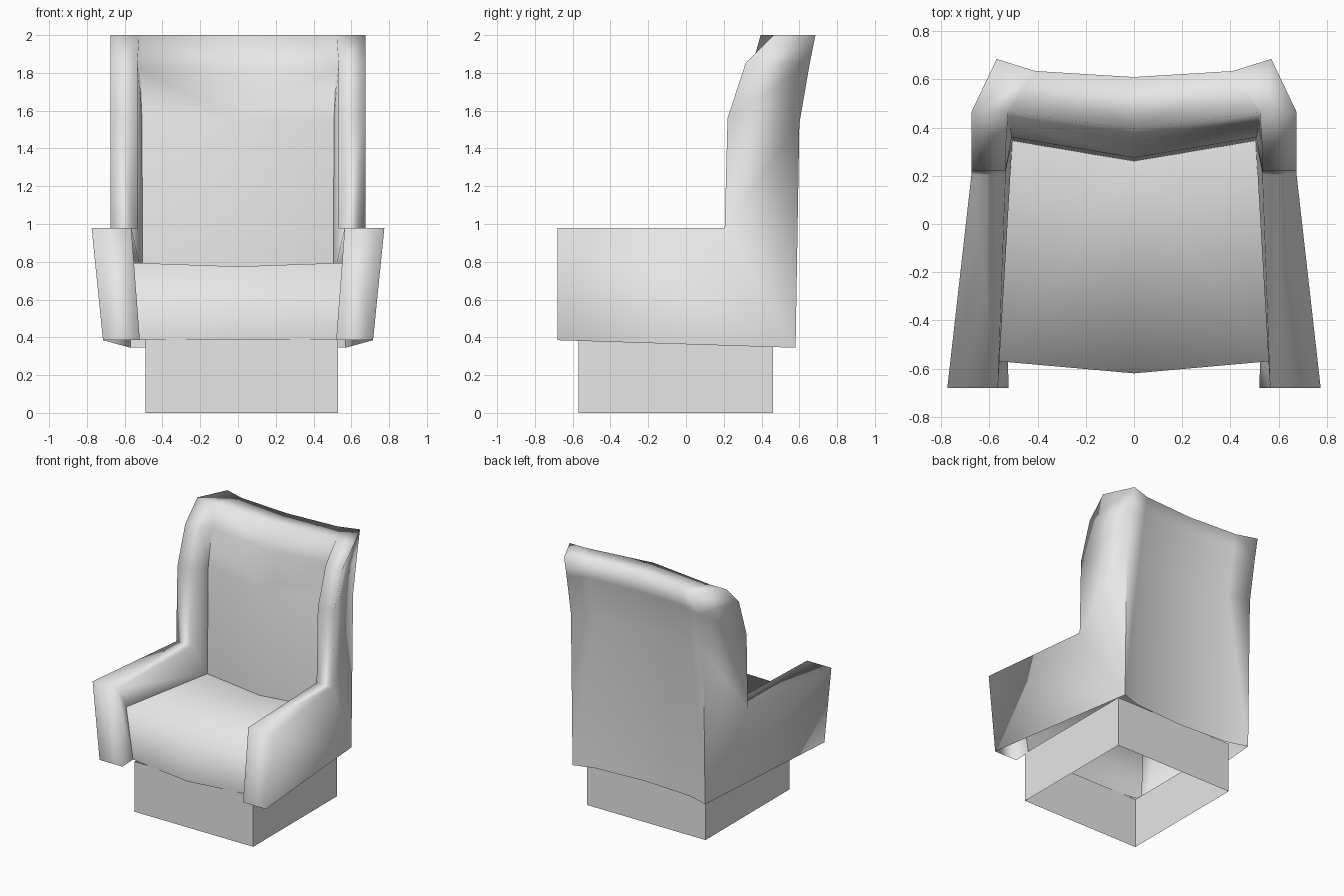
import bpy
import bmesh

cube = bpy.data.objects.get("Cube")
if cube:
    bpy.data.objects.remove(cube)

# One plain fabric colour for the whole chair
grey = bpy.data.materials.new("light_grey")
grey.use_nodes = True
grey.diffuse_color = (0.8, 0.8, 0.8, 1)
for node in grey.node_tree.nodes:
    if node.type == "BSDF_PRINCIPLED":
        node.inputs["Base Color"].default_value = grey.diffuse_color


def build(name, points, faces, sharp=(), smooth=True, mirrored=True):
    """Make an object from named points; the left half is mirrored."""
    bm = bmesh.new()
    verts = {key: bm.verts.new(co) for key, co in points.items()}
    for face in faces:
        bm.faces.new([verts[key] for key in face]).smooth = smooth
    for a, b in sharp:
        bm.edges.get((verts[a], verts[b])).smooth = False
    bmesh.ops.recalc_face_normals(bm, faces=bm.faces)
    mesh = bpy.data.meshes.new(name)
    bm.to_mesh(mesh)
    bm.free()
    mesh.materials.append(grey)
    obj = bpy.data.objects.new(name, mesh)
    bpy.context.collection.objects.link(obj)
    if mirrored:
        mod = obj.modifiers.new("mirror", "MIRROR")
        mod.use_clip = True
    return obj


# Backrest: each level runs from the front centre, round the wing, to the back
ring = ("centre", "corner", "wing_in", "wing_out", "rear", "rear_mid", "rear_centre")
inner_x = (0.505, 0.508, 0.52, 0.522)
wing_y = (0.205, 0.22, 0.315, 0.465)
wing_z = (0.98, 1.56, 1.85, 2.0)
centre_y = (0.26, 0.275, 0.345, 0.395)
corner_y = (0.345, 0.36, 0.425, 0.463)
front_z = (0.72, 1.55, 1.82, 2.0)
rear_y = (0.58, 0.60, 0.655, 0.685)
rear_z = (0.345, 1.53, 1.85, 2.0)

pts = {}
for k in range(4):
    level = (
        (0, centre_y[k], front_z[k]),
        (inner_x[k], corner_y[k], front_z[k]),
        (0.533, wing_y[k], wing_z[k]),
        (0.675, wing_y[k], wing_z[k]),
        (0.57, rear_y[k], rear_z[k]),
        (0.41, rear_y[k] - 0.05, rear_z[k]),
        (0, rear_y[k] - 0.075, rear_z[k]),
    )
    for part, co in zip(ring, level):
        pts[part, k] = co

faces = []
for k in range(3):
    for a, b in zip(ring, ring[1:]):
        faces.append(((a, k), (b, k), (b, k + 1), (a, k + 1)))
# Top of the backrest
faces.append([(p, 3) for p in ("centre", "corner", "rear_mid", "rear_centre")])
faces.append([(p, 3) for p in ("corner", "wing_in", "wing_out", "rear", "rear_mid")])

# Arm, open underneath
pts.update({
    "top_in": (0.565, -0.68, 0.98), "top_out": (0.775, -0.68, 0.98),
    "low_in": (0.52, -0.68, 0.385), "low_out": (0.715, -0.68, 0.385),
    "seat_top": (0.562, -0.57, 0.795), "seat_low": (0.525, -0.54, 0.385),
})
faces += [
    ("top_in", "top_out", ("wing_out", 0), ("wing_in", 0)),
    ("top_in", "top_out", "low_out", "low_in"),
    ("top_out", ("wing_out", 0), ("rear", 0), "low_out"),
    ("top_in", "low_in", "seat_low", "seat_top"),
    ("top_in", "seat_top", ("corner", 0), ("wing_in", 0)),
]
creases = [
    (("corner", 0), ("corner", 1)), (("corner", 1), ("corner", 2)),
    (("rear", 0), ("rear", 1)),
]
build("backrest_and_arms", pts, faces, creases)

# Seat: sloping top rolling over into the front apron
seat = {
    "back_c": (0, 0.26, 0.72), "back": (0.505, 0.345, 0.72),
    "ridge_c": (0, -0.62, 0.775), "ridge": (0.562, -0.57, 0.795),
    "low_c": (0, -0.62, 0.385), "low": (0.525, -0.54, 0.385),
}
build("seat", seat, [("back_c", "back", "ridge", "ridge_c"),
                     ("ridge_c", "ridge", "low", "low_c")])

# Pedestal: four flat walls, open at top and bottom
corners = ((-0.49, -0.57), (0.53, -0.57), (0.53, 0.46), (-0.49, 0.46))
base = {(i, z): (x, y, z) for i, (x, y) in enumerate(corners) for z in (0, 0.39)}
walls = [((i, 0), ((i + 1) % 4, 0), ((i + 1) % 4, 0.39), (i, 0.39)) for i in range(4)]
build("pedestal", base, walls, smooth=False, mirrored=False)
